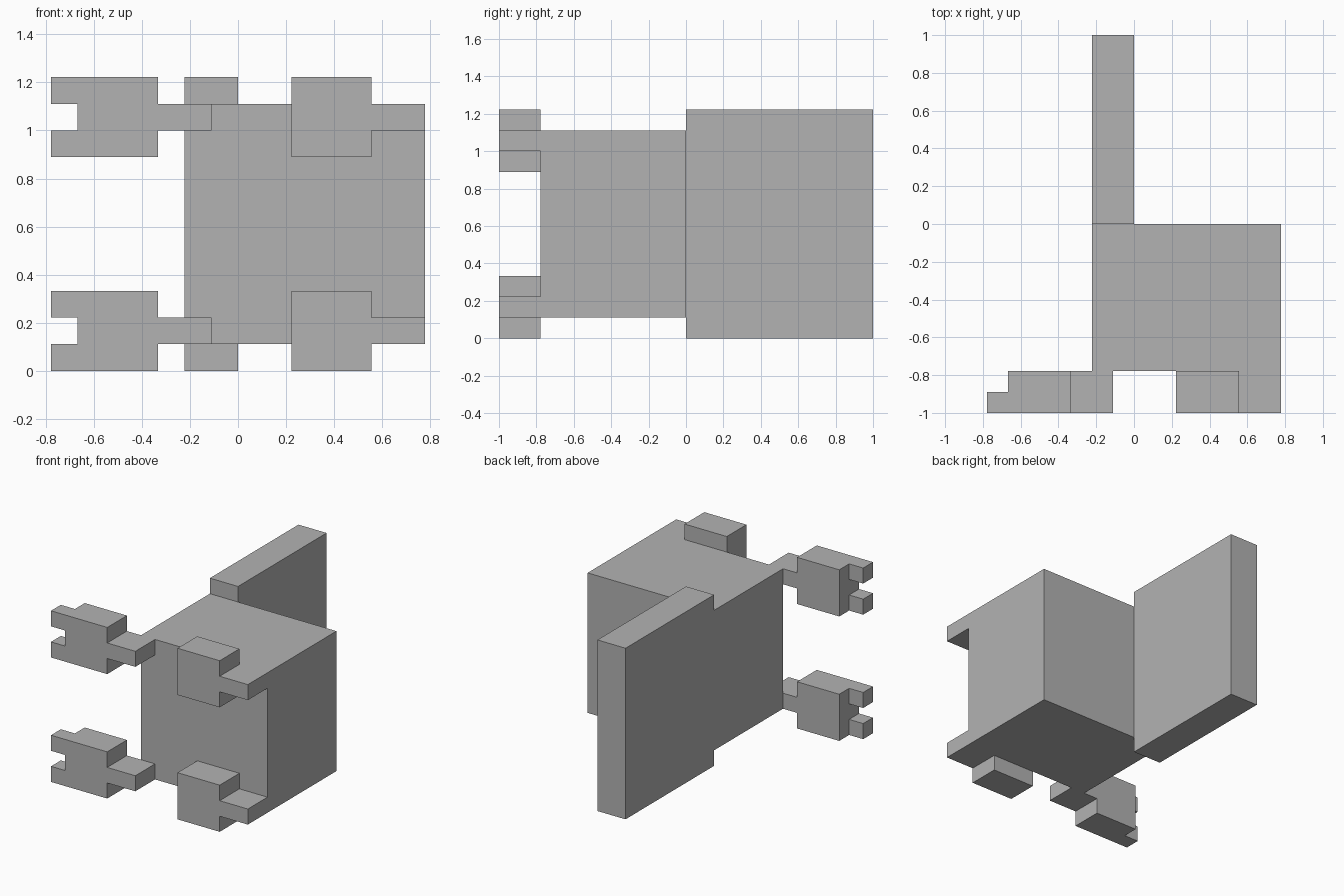
import bpy
import bmesh
from mathutils import Vector

if "Cube" in bpy.data.objects:
    bpy.data.objects.remove(bpy.data.objects["Cube"], do_unlink=True)

U = 1 / 9  # block unit

grey = bpy.data.materials.new("plain grey")
grey.use_nodes = True
colour = (0.45, 0.45, 0.45, 1)
grey.diffuse_color = colour
grey.node_tree.nodes["Principled BSDF"].inputs["Base Color"].default_value = colour


def blocks(name, *boxes):
    """Make one object from boxes given as low and high corners in units."""
    bm = bmesh.new()
    for low, high in boxes:
        low, high = Vector(low) * U, Vector(high) * U
        size, middle = high - low, (low + high) / 2
        for v in bmesh.ops.create_cube(bm, size=1)["verts"]:
            v.co = v.co * size + middle
    mesh = bpy.data.meshes.new(name)
    bm.to_mesh(mesh)
    bm.free()
    mesh.materials.append(grey)
    obj = bpy.data.objects.new(name, mesh)
    bpy.context.collection.objects.link(obj)
    return obj


# Main block and the tall panel behind it
blocks("body", ((-2, -7, 1), (7, 0, 10)))
blocks("back_panel", ((-2, 0, 0), (0, 9, 11)))

# Matching lower and upper clasps on the front
for level, z in (("lower", 0), ("upper", 8)):
    blocks(level + "_left_clasp",
           ((2, -9, z), (5, -7, z + 3)),
           ((5, -9, z + 1), (7, -7, z + 2)))
    blocks(level + "_right_clasp",
           ((-3, -9, z + 1), (-1, -7, z + 2)),
           ((-6, -9, z), (-3, -7, z + 3)),
           ((-7, -9, z), (-6, -8, z + 1)),
           ((-7, -9, z + 2), (-6, -8, z + 3)))
